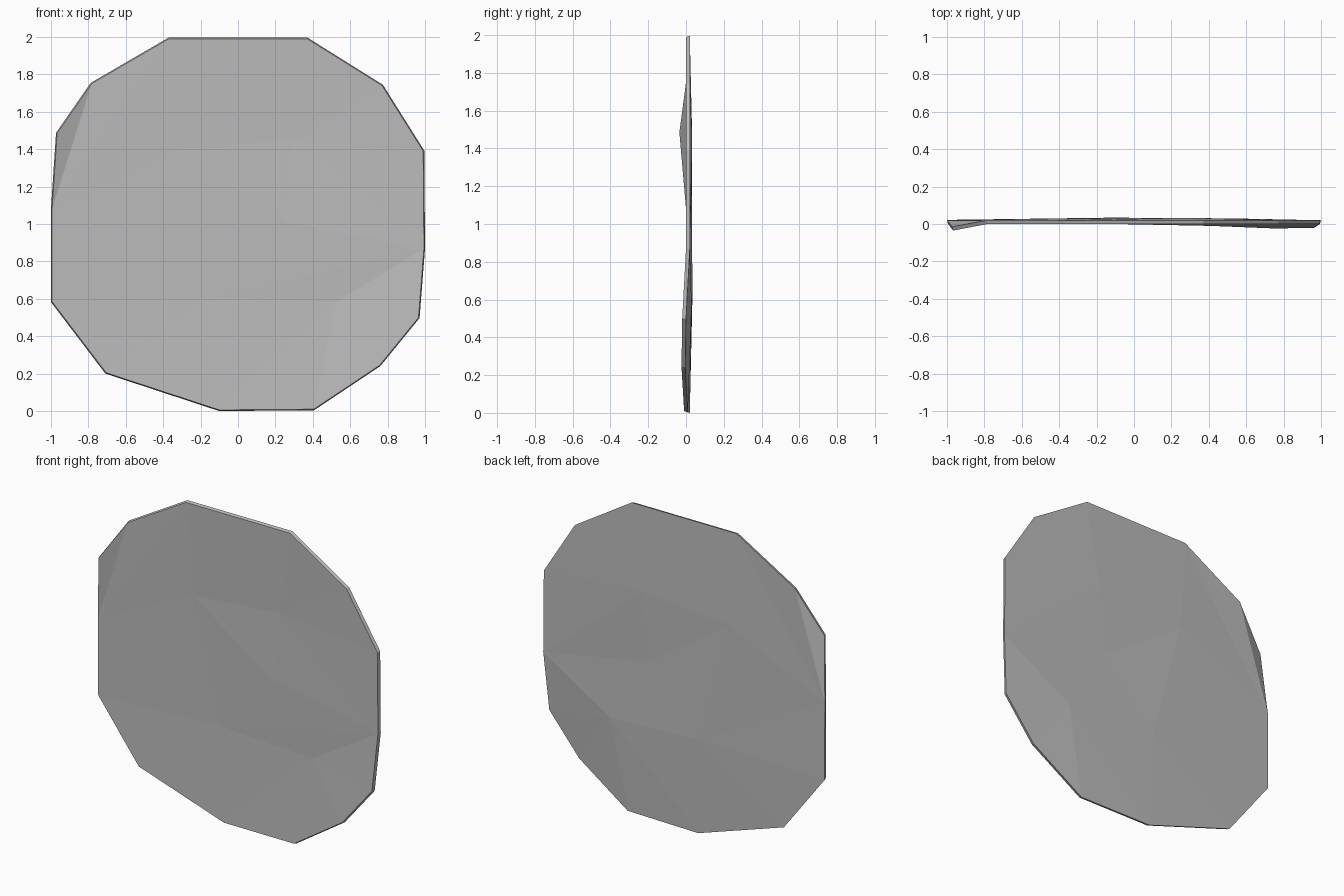
import bpy, bmesh

cube = bpy.data.objects.get("Cube")
if cube:
    bpy.data.objects.remove(cube, do_unlink=True)

stone = bpy.data.materials.new("stone grey")
stone.use_nodes = True
stone.diffuse_color = (0.5, 0.5, 0.5, 1)
stone.node_tree.nodes["Principled BSDF"].inputs["Base Color"].default_value = (0.5, 0.5, 0.5, 1)

THICKNESS = 0.02
FLARE = 1.006   # the back rim is slightly wider than the front

# Front corners as (x, depth, z): the rim, clockwise from the top left
rim = dict(
    A=(-.37, 0, 1.99), B=(.37, 0, 1.99), C=(.77, 0, 1.74), D=(.99, 0, 1.39),
    E=(.994, 0, .87), F=(.965, -.02, .5), G=(.757, -.024, .245), H=(.405, -.01, .01),
    I=(-.1, 0, .006), J=(-.705, 0, .205), K=(-.994, .002, .585), L=(-.994, 0, 1.08),
    M=(-.967, -.035, 1.485), N=(-.783, 0, 1.75))
# Shallow hollows inside the rim
inner = dict(P=(-.33, .01, 1.4), Q=(.29, .013, 1.45), R=(.25, .006, 1.01),
             S=(-.12, .014, .61), T=(.52, .01, .58))
facets = ("ABQ BCQ CDQ DEQ AQP PQR QER PRS RES SET EFT FGT GHT HIT "
          "STI LPS ALP ANL NML LSK KSJ JSI").split()

bm = bmesh.new()
front, back = {}, {}
for name, (x, y, z) in {**rim, **inner}.items():
    front[name] = bm.verts.new((x, y, z))
    s = FLARE if name in rim else 1
    back[name] = bm.verts.new((x * s, y + THICKNESS, 1 + (z - 1) * s))

# Faceted front and back
for f in facets:
    for side in (front, back):
        bm.faces.new([side[c] for c in f])

# Thin edge band
names = list(rim)
for a, b in zip(names, names[1:] + names[:1]):
    bm.faces.new((front[a], front[b], back[b], back[a]))

bmesh.ops.recalc_face_normals(bm, faces=bm.faces)
mesh = bpy.data.meshes.new("stone_slab")
bm.to_mesh(mesh)
bm.free()
mesh.materials.append(stone)
slab = bpy.data.objects.new("stone_slab", mesh)
bpy.context.collection.objects.link(slab)
